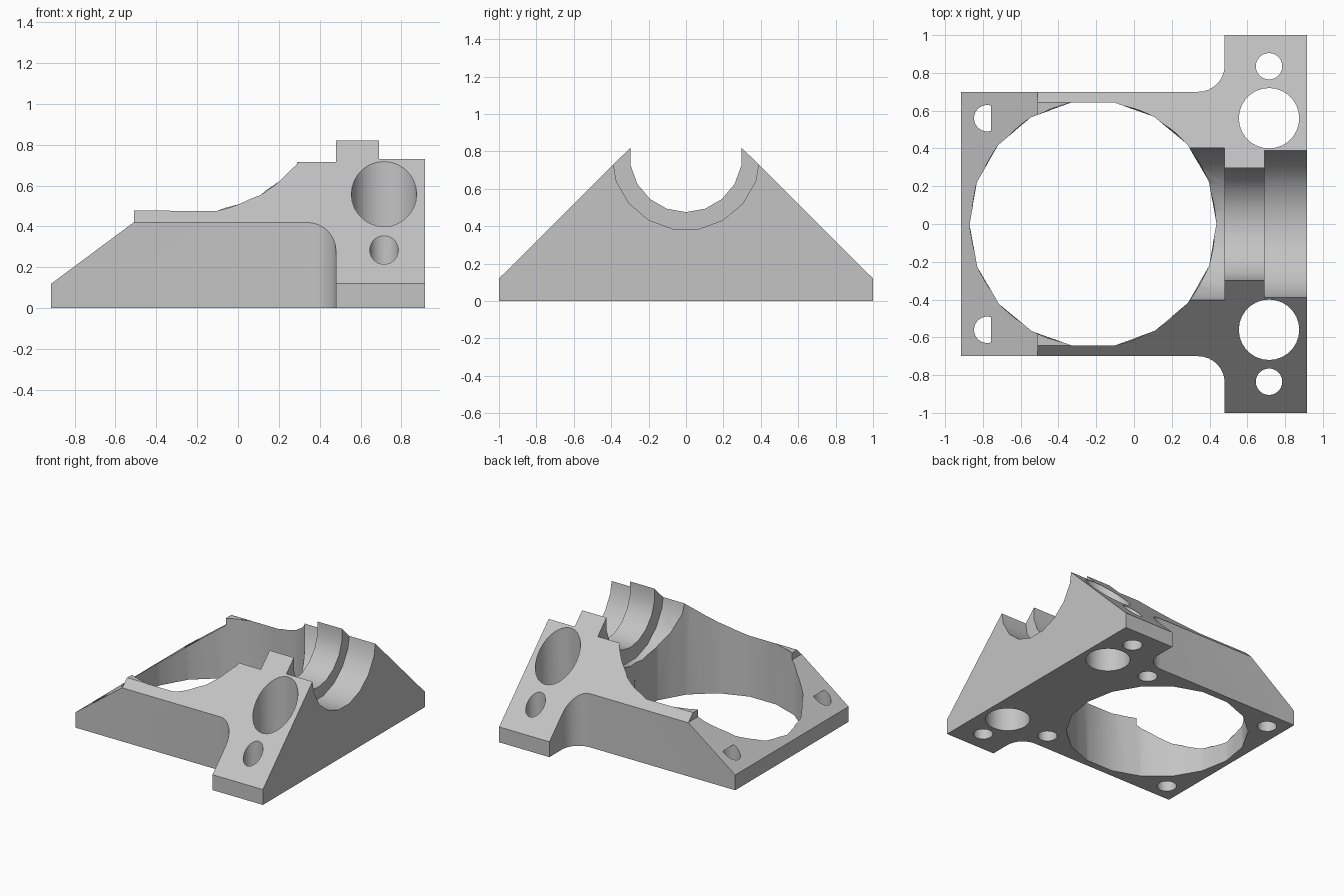
import bpy
import bmesh
from math import pi, radians, cos, sin, atan2
from mathutils import Vector

cube = bpy.data.objects.get("Cube")
if cube:
    bpy.data.objects.remove(cube, do_unlink=True)

grey = bpy.data.materials.new("light grey")
grey.use_nodes = True
colour = (0.55, 0.55, 0.55, 1)
grey.diffuse_color = colour
grey.node_tree.nodes["Principled BSDF"].inputs["Base Color"].default_value = colour


def make_object(name, bm):
    bmesh.ops.recalc_face_normals(bm, faces=bm.faces)
    mesh = bpy.data.meshes.new(name)
    bm.to_mesh(mesh)
    bm.free()
    mesh.materials.append(grey)
    obj = bpy.data.objects.new(name, mesh)
    bpy.context.collection.objects.link(obj)
    return obj


def prism(name, points, place, start, end):
    """Extrude a flat outline; place maps (u, v, depth) to a position."""
    bm = bmesh.new()
    face = bm.faces.new([bm.verts.new(place(u, v, start)) for u, v in points])
    shift = Vector(place(0, 0, end)) - Vector(place(0, 0, start))
    out = bmesh.ops.extrude_face_region(bm, geom=[face])["geom"]
    bmesh.ops.translate(bm, vec=shift,
                        verts=[g for g in out if isinstance(g, bmesh.types.BMVert)])
    return make_object(name, bm)


def along_x(u, v, d):
    return (d, u, v)


def along_y(u, v, d):
    return (u, d, v)


def along_z(u, v, d):
    return (u, v, d)


def ring(cu, cv, radius, sides, turn=0):
    return [(cu + radius * cos(turn + 2 * pi * i / sides),
             cv + radius * sin(turn + 2 * pi * i / sides)) for i in range(sides)]


def combine(target, tool, operation="DIFFERENCE"):
    mod = target.modifiers.new("cut", "BOOLEAN")
    mod.operation = operation
    mod.solver = "EXACT"
    mod.object = tool
    graph = bpy.context.evaluated_depsgraph_get()
    result = bpy.data.meshes.new_from_object(target.evaluated_get(graph))
    target.modifiers.clear()
    target.data = result
    bpy.data.objects.remove(tool, do_unlink=True)


# Body: gabled section along x with a blunt ridge, trimmed to the plan outline
gable = [(-1, 0), (1, 0), (1, 0.12), (0.28, 0.837), (-0.28, 0.837), (-1, 0.12)]
body = prism("mount_body", gable, along_x, -0.915, 0.915)
fillet = [(0.34 + 0.14 * sin(a), 0.84 - 0.14 * cos(a))
          for a in [radians(90 - 11.25 * i) for i in range(9)]]
half = [(1, 1.1), (0.48, 1.1)] + fillet + [(-1, 0.7)]
plan = half + [(x, -y) for x, y in reversed(half)]
combine(body, prism("plan_trim", plan, along_z, -0.2, 1.5), "INTERSECT")

# Sloping end and the flat caps on the side walls behind it
slope = [(-1.2, -0.0925), (-0.51, 0.42), (-0.51, 1.5), (-1.2, 1.5)]
combine(body, prism("slope_cut", slope, along_y, -1.2, 1.2))
cap = [(-0.6, -0.642), (-0.32, -0.642), (-0.32, 0.642), (-0.6, 0.642)]
combine(body, prism("cap_cut", cap, along_z, 0.475, 1.5))

# Large round opening: fewer sides at the base, rounder towards the top
centre, radius = -0.217, 0.653
outline = [p for i, p in enumerate(ring(centre, 0, radius, 36)) if i not in (9, 27)]
opening = prism("opening_cut", outline, along_z, -0.1, 0.9)
for vert in opening.data.vertices:
    step = round(atan2(vert.co.y, vert.co.x - centre) / radians(10))
    if vert.co.z < 0 and step % 2:
        vert.co.x = centre + (vert.co.x - centre) * cos(radians(10))
        vert.co.y *= cos(radians(10))
combine(body, opening)

# Stepped cradle along x
for radius, turn, start, end in ((0.3, radians(10), 0.1, 1.1),
                                 (0.396, 0, 0.69, 1.1),
                                 (0.414, 0, 0.1, 0.48)):
    combine(body, prism("cradle_cut", ring(0, 0.775, radius, 18, turn), along_x, start, end))

# Through holes in the wings, and blind screw holes in the base
for side in (-1, 1):
    for x, y, radius, top in ((0.715, 0.56, 0.16, 1.5), (0.715, 0.835, 0.07, 1.5),
                              (0.343, 0.56, 0.07, 0.236), (-0.777, 0.56, 0.07, 0.236)):
        combine(body, prism("hole_cut", ring(x, side * y, radius, 28), along_z, -0.2, top))

# Smooth curved walls, crisp edges
bpy.ops.object.select_all(action="DESELECT")
body.select_set(True)
bpy.context.view_layer.objects.active = body
bpy.ops.object.shade_smooth_by_angle(angle=radians(30))
